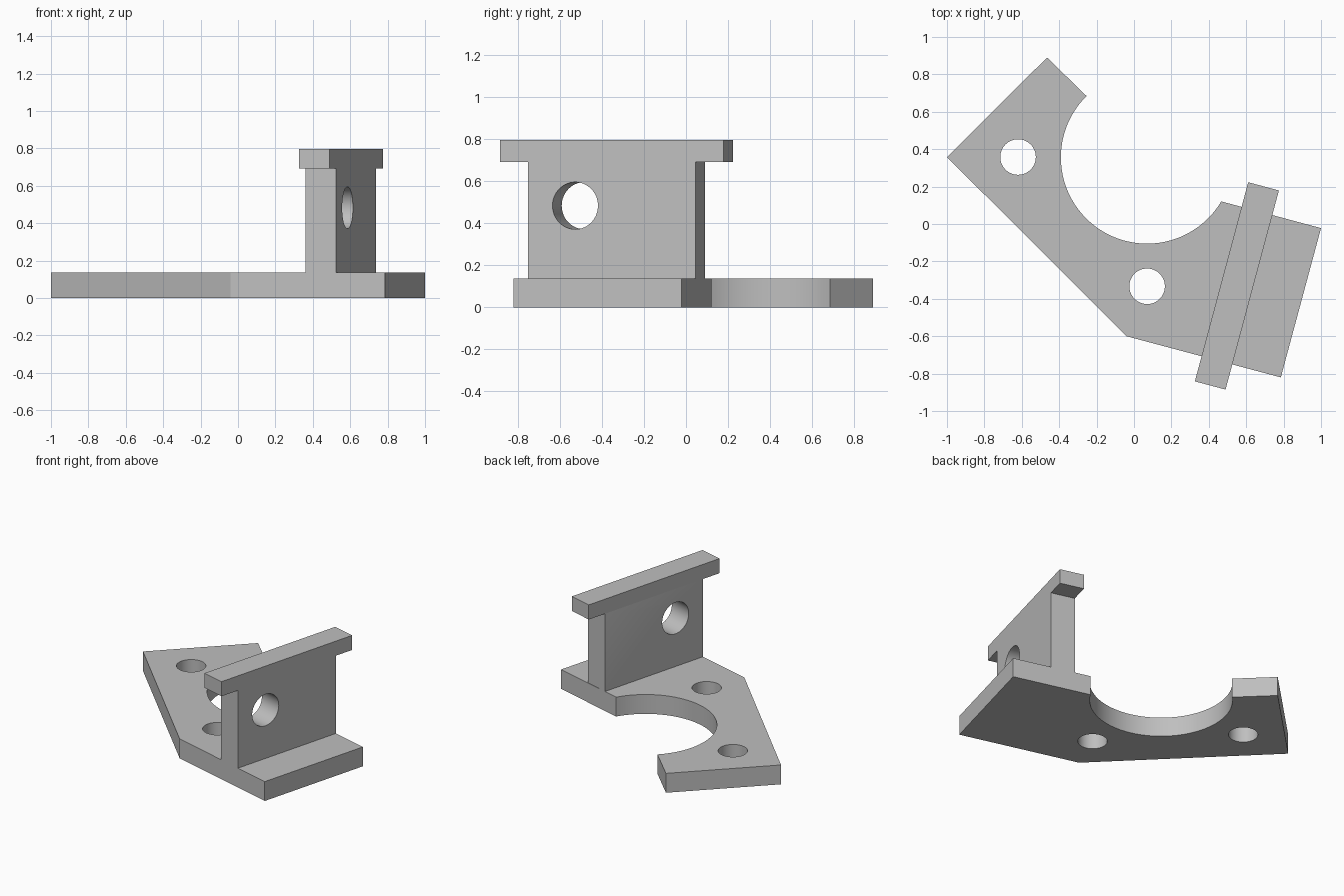
import bpy, bmesh
from math import radians, sin, cos
from mathutils import Matrix, Vector

cube = bpy.data.objects.get("Cube")
if cube:
    bpy.data.objects.remove(cube, do_unlink=True)

grey = bpy.data.materials.new("plain grey")
grey.use_nodes = True
grey.diffuse_color = (0.52, 0.52, 0.52, 1)
grey.node_tree.nodes["Principled BSDF"].inputs["Base Color"].default_value = grey.diffuse_color


def arc(cx, cy, r, start, end, steps):
    angles = [radians(start + (end - start) * i / steps) for i in range(steps + 1)]
    return [(cx + r * cos(a), cy + r * sin(a)) for a in angles]


def circle(cx, cy, r):
    return arc(cx, cy, r, 0, 360, 64)[:-1]


def extruded(name, loops, thickness, matrix):
    """Fill the first loop, leave the others as holes, and give it thickness."""
    curve = bpy.data.curves.new(name + "_profile", "CURVE")
    curve.dimensions = "2D"
    curve.fill_mode = "BOTH"
    curve.extrude = thickness / 2
    for loop in loops:
        spline = curve.splines.new("POLY")
        spline.points.add(len(loop) - 1)
        for point, (x, y) in zip(spline.points, loop):
            point.co = (x, y, 0, 1)
        spline.use_cyclic_u = True
    profile = bpy.data.objects.new(name + "_profile", curve)
    bpy.context.collection.objects.link(profile)
    bpy.context.view_layer.update()
    bm = bmesh.new()
    bm.from_mesh(profile.to_mesh())
    profile.to_mesh_clear()
    bpy.data.objects.remove(profile, do_unlink=True)

    # Weld caps to sides and place the part
    bmesh.ops.remove_doubles(bm, verts=bm.verts, dist=0.0005)
    bm.transform(matrix)
    bmesh.ops.recalc_face_normals(bm, faces=bm.faces)
    mesh = bpy.data.meshes.new(name)
    bm.to_mesh(mesh)
    bm.free()
    mesh.materials.clear()
    mesh.materials.append(grey)
    obj = bpy.data.objects.new(name, mesh)
    bpy.context.collection.objects.link(obj)
    bpy.ops.object.select_all(action="DESELECT")
    obj.select_set(True)
    bpy.context.view_layer.objects.active = obj
    bpy.ops.object.shade_smooth_by_angle(angle=radians(30))
    return obj


# Base plate: angled outline with a round bay and two bolt holes
plate_top = 0.138
outline = [(-0.465, 0.89), (-1, 0.358), (-0.04, -0.6), (0.785, -0.82), (1, -0.022)]
outline += arc(0.07, 0.356, 0.461, -30.7, -225.4, 64)
bolt_holes = [circle(-0.62, 0.358, 0.095), circle(0.07, -0.333, 0.095)]
extruded("base_plate", [outline] + bolt_holes, plate_top,
         Matrix.Translation((0, 0, plate_top / 2)))

# Upright: T-shaped wall with a wide top bar and one cross hole
half_wall, half_bar, bar_bottom, bar_top = 0.413, 0.551, 0.692, 0.796
right_side = [(half_wall, plate_top), (half_wall, bar_bottom),
              (half_bar, bar_bottom), (half_bar, bar_top)]
tee = right_side + [(-x, z) for x, z in reversed(right_side)]
along = Vector((cos(radians(75)), sin(radians(75)), 0))
up = Vector((0, 0, 1))
turn = Matrix((along, up, along.cross(up))).transposed().to_4x4()
extruded("upright_wall", [tee, circle(-0.18, 0.483, 0.112)], 0.17,
         Matrix.Translation((0.55, -0.331, 0)) @ turn)
